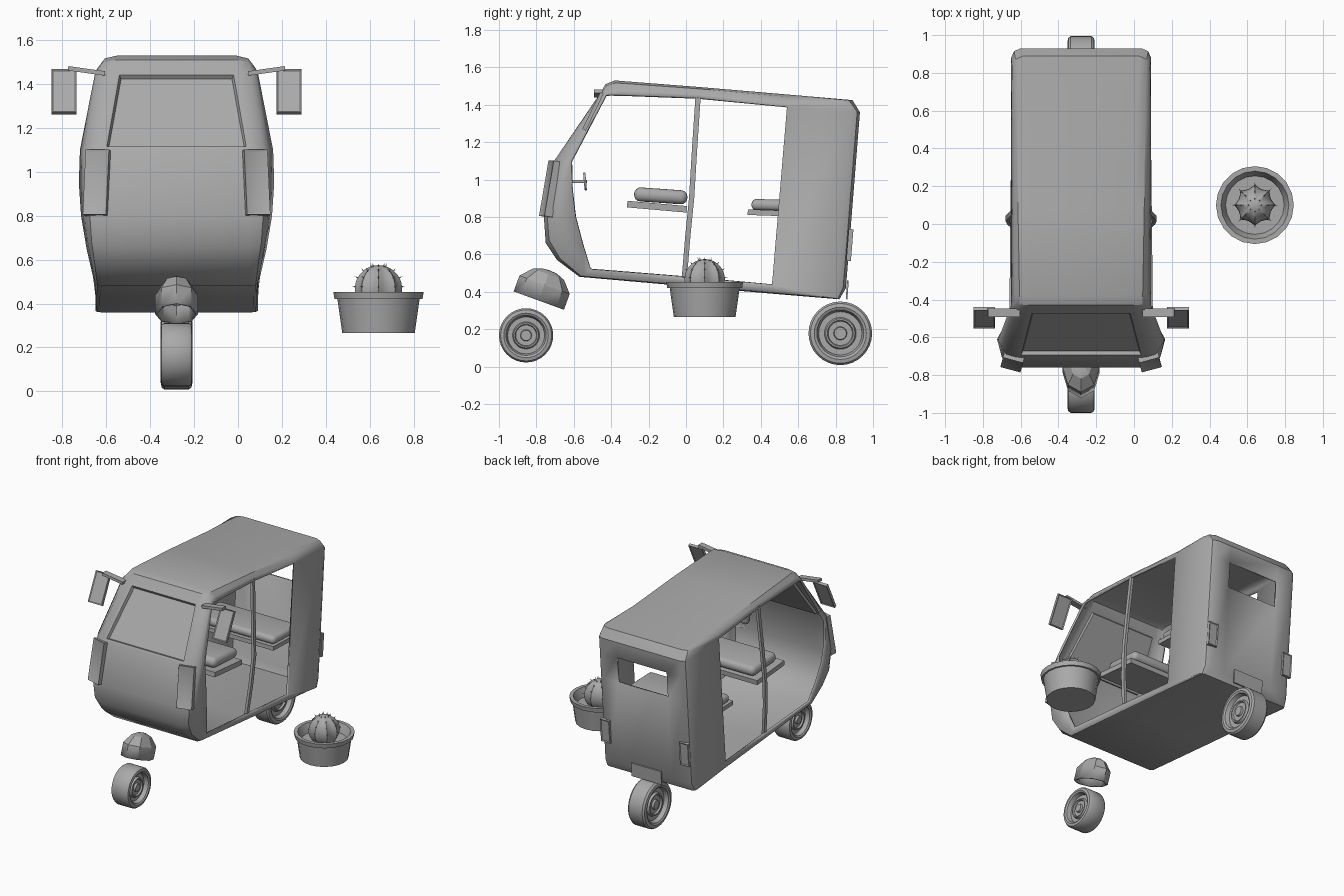
import bpy, bmesh, math
from mathutils import Matrix, Vector

old = bpy.data.objects.get("Cube")
if old:
    bpy.data.objects.remove(old, do_unlink=True)

CX = -0.28  # centre line of the vehicle

grey = bpy.data.materials.new("plain grey")
grey.use_nodes = True
grey.diffuse_color = (0.4, 0.4, 0.4, 1)
grey.node_tree.nodes["Principled BSDF"].inputs["Base Color"].default_value = (0.4, 0.4, 0.4, 1)


def finish(name, bm, loc=(0, 0, 0), rot=(0, 0, 0), angle=35):
    """Turn a bmesh into a shaded, named object."""
    mesh = bpy.data.meshes.new(name)
    bm.to_mesh(mesh)
    bm.free()
    obj = bpy.data.objects.new(name, mesh)
    bpy.context.collection.objects.link(obj)
    obj.location = loc
    obj.rotation_euler = [math.radians(a) for a in rot]
    mesh.materials.append(grey)
    bpy.ops.object.select_all(action='DESELECT')
    obj.select_set(True)
    bpy.context.view_layer.objects.active = obj
    bpy.ops.object.shade_smooth_by_angle(angle=math.radians(angle))
    return obj


def box(name, size, loc, rot=(0, 0, 0), bevel=0, panel=0):
    """Box on the vehicle; panel sinks an inset into front and back."""
    bm = bmesh.new()
    bmesh.ops.create_cube(bm, size=1)
    bmesh.ops.scale(bm, vec=size, verts=bm.verts)
    if panel:
        faces = [f for f in bm.faces if abs(f.normal.y) > 0.9]
        bmesh.ops.inset_individual(bm, faces=faces, thickness=panel, depth=-0.005)
    if bevel:
        bmesh.ops.bevel(bm, geom=bm.edges[:], offset=bevel, segments=4,
                        profile=0.5, affect='EDGES')
    return finish(name, bm, (CX + loc[0], loc[1], loc[2]), rot)


def lathe(profile, steps):
    """Spin a (radius, height) profile round the z axis."""
    bm = bmesh.new()
    verts = [bm.verts.new((r, 0, z)) for r, z in profile]
    edges = [bm.edges.new(pair) for pair in zip(verts, verts[1:])]
    bmesh.ops.spin(bm, geom=verts + edges, cent=(0, 0, 0), axis=(0, 0, 1),
                   angle=math.tau, steps=steps)
    bmesh.ops.remove_doubles(bm, verts=bm.verts, dist=0.0002)
    bmesh.ops.recalc_face_normals(bm, faces=bm.faces)
    return bm


def shell(obj, thickness):
    mod = obj.modifiers.new("wall", 'SOLIDIFY')
    mod.thickness = thickness
    mod.offset = -1


# Cabin: side outline (y, z, half width, corner radius) paired with
# the door opening (y, z, half width)
ROWS = [
    (-.57, .48, .37, .03, -.51, .52, .38),
    (-.69, .57, .39, .06, -.55, .65, .41),
    (-.75, .66, .41, .08, -.59, .80, .435),
    (-.76, .80, .42, .08, -.61, .95, .445),
    (-.705, 1.1, .42, .08, -.615, 1.1, .44),
    (-.46, 1.46, .36, .08, -.43, 1.455, .37),
    (-.43, 1.51, .35, .08, -.41, 1.458, .37),
    (-.38, 1.53, .35, .08, -.36, 1.457, .37),
    (.07, 1.495, .355, .07, .06, 1.44, .37),
    (.54, 1.455, .36, .07, .54, 1.39, .37),
    (.89, 1.425, .365, .06, .54, 1.39, .37),
    (.93, 1.36, .37, .05, .54, 1.39, .37),
    (.855, .42, .37, .05, .46, .44, .37),
    (.82, .36, .37, .03, .46, .44, .37),
    (.46, .39, .37, .02, .46, .44, .37),
    (0, .43, .37, .02, 0, .48, .375),
]
bm = bmesh.new()
grid = []
for y, z, w, r, dy, dz, dw in ROWS:
    p, d = Vector((y, z)), Vector((dy, dz))
    t = min(r, 0.6 * (d - p).length) / (d - p).length
    half = [(w - r, p), (w - 0.3 * r, p.lerp(d, 0.3 * t)), (w, p.lerp(d, t)), (dw, d)]
    line = [(-x, q) for x, q in reversed(half)] + half
    grid.append([bm.verts.new((CX + x, q.x, q.y)) for x, q in line])
faces = {}
for i, row in enumerate(grid):
    nxt = grid[(i + 1) % len(grid)]
    for j in range(len(row) - 1):
        faces[i, j] = bm.faces.new((row[j], row[j + 1], nxt[j + 1], nxt[j]))
bm.normal_update()
if faces[8, 3].normal.z < 0:
    bmesh.ops.reverse_faces(bm, faces=bm.faces[:])

# Recessed windscreen
bmesh.ops.inset_individual(bm, faces=[faces[4, 3]], thickness=0.03, depth=0)
bmesh.ops.inset_individual(bm, faces=[faces[4, 3]], thickness=0.012, depth=-0.02)

# Open rear window
cut = [faces[11, 3]]
for co, no in (((CX - .205, 0, 0), (1, 0, 0)), ((CX + .205, 0, 0), (1, 0, 0)),
               ((0, 0, 1.05), (0, 0, 1)), ((0, 0, 1.24), (0, 0, 1))):
    geom = set(cut)
    for f in cut:
        geom.update(f.edges)
        geom.update(f.verts)
    res = bmesh.ops.bisect_plane(bm, geom=list(geom), plane_co=co, plane_no=no)
    cut = [g for g in res["geom"] if isinstance(g, bmesh.types.BMFace)]
hole = []
for f in cut:
    c = f.calc_center_median()
    if abs(c.x - CX) < 0.15 and 1.05 < c.z < 1.24:
        hole.append(f)
bmesh.ops.delete(bm, geom=hole, context='FACES')
bmesh.ops.remove_doubles(bm, verts=bm.verts, dist=0.0002)
shell(finish("cabin", bm), 0.015)

# Parts mirrored on both sides
for side, label in ((1, "left"), (-1, "right")):
    box(label + "_headlight", (.11, .045, .30), (side * .362, -.725, .95),
        (-10, 0, side * 15), panel=.014)
    box(label + "_mirror", (.115, .02, .22), (side * .5125, -.497, 1.365),
        (-26, 0, 0), panel=.01)
    box(label + "_mirror_bracket", (.17, .045, .02), (side * .41, -.47, 1.46),
        (0, -side * 8, 0))
    box(label + "_tail_light", (.075, .025, .17), (side * .325, .876, .65),
        (-4.6, 0, 0), panel=.01)

    # Bowed door pillar
    bm = bmesh.new()
    last = None
    for y, z, w in ((.065, 1.45, .365), (.045, 1.15, .385), (.03, .9, .4),
                    (.01, .7, .39), (-.01, .46, .365)):
        ring = [bm.verts.new((CX + side * (w + a), y + b, z))
                for a, b in ((0, -.014), (0, .014), (-.02, .014), (-.02, -.014))]
        if last:
            for k in range(4):
                bm.faces.new((last[k], last[k - 1], ring[k - 1], ring[k]))
        last = ring
    bmesh.ops.holes_fill(bm, edges=bm.edges[:])
    bmesh.ops.recalc_face_normals(bm, faces=bm.faces)
    finish(label + "_door_pillar", bm)

# Seats
box("front_seat_board", (.62, .32, .035), (0, -.155, .855), (-5, 0, 0))
box("front_seat_cushion", (.56, .285, .075), (0, -.135, .913), (-4, 0, 0), bevel=.034)
box("rear_seat_board", (.68, .34, .03), (0, .5, .82), (-2, 0, 0))
box("rear_seat_cushion", (.66, .3, .06), (0, .5, .862), (-2, 0, 0), bevel=.027)

box("rear_plate", (.245, .009, .10), (0, .862, .41), (-4, 0, 0))

# Steering
box("steering_stem", (.018, .09, .018), (.18, -.575, .99), bevel=.004)
bpy.ops.mesh.primitive_torus_add(major_radius=.042, minor_radius=.007,
                                 major_segments=20, minor_segments=6,
                                 location=(CX + .18, -.54, .99),
                                 rotation=(math.radians(95), 0, 0))
wheel = bpy.context.object
wheel.name = "steering_wheel"
wheel.data.materials.append(grey)
bpy.ops.object.shade_smooth_by_angle(angle=math.radians(60))
box("steering_spoke", (.08, .01, .012), (.18, -.54, .99))

# Wheels: half profile as (radius fraction, half width), then mirrored
TYRE = [(0, .055), (.19, .055), (.21, .04), (.38, .04), (.41, .052), (.46, .052),
        (.5, .035), (.68, .035), (.74, .065), (.82, .072), (.94, .068), (1, .055)]
for name, y, z, radius in (("front_wheel", -.855, .167, .145),
                           ("rear_wheel", .825, .178, .17)):
    prof = [(f * radius, h) for f, h in TYRE]
    prof += [(r, -h) for r, h in reversed(prof)]
    finish(name, lathe(prof, 32), (CX, y, z), (0, 90, 0))

# Front mudguard, an open faceted dome
bm = lathe([(1, 0), (1, .09), (.62, .15), (.3, .168), (0, .172)], 8)
bmesh.ops.scale(bm, vec=(.098, .143, 1), verts=bm.verts)
if max(bm.faces, key=lambda f: f.calc_center_median().z).normal.z < 0:
    bmesh.ops.reverse_faces(bm, faces=bm.faces[:])
shell(finish("front_mudguard", bm, (CX, -.787, .353), (-20, 0, 0), 20), .012)

# Flower pot with soil
POT = (.64, .1, 0)
finish("flower_pot", lathe([(0, .265), (.165, .265), (.187, .42), (.2, .42),
                            (.206, .453), (.18, .453), (.165, .42), (.155, .39),
                            (0, .39)], 20), POT, angle=25)

# Ribbed cactus with spines
bm = bmesh.new()
bmesh.ops.create_uvsphere(bm, u_segments=32, v_segments=14, radius=.108)
for v in bm.verts:
    a = math.atan2(v.co.y, v.co.x)
    rib = 0.84 + 0.16 * (1 - abs(math.sin(4 * a)))
    v.co.x *= rib
    v.co.y *= rib
for lat in (5, 28, 50, 72):
    for k in range(8):
        a, e = k * math.tau / 8, math.radians(lat)
        out = Vector((math.cos(a) * math.cos(e), math.sin(a) * math.cos(e), math.sin(e)))
        place = Matrix.Translation(out * .113) @ out.to_track_quat('Z', 'Y').to_matrix().to_4x4()
        bmesh.ops.create_cone(bm, cap_ends=True, segments=5, radius1=.004,
                              radius2=0, depth=.02, matrix=place)
finish("cactus", bm, (POT[0], POT[1], .467), angle=40)
